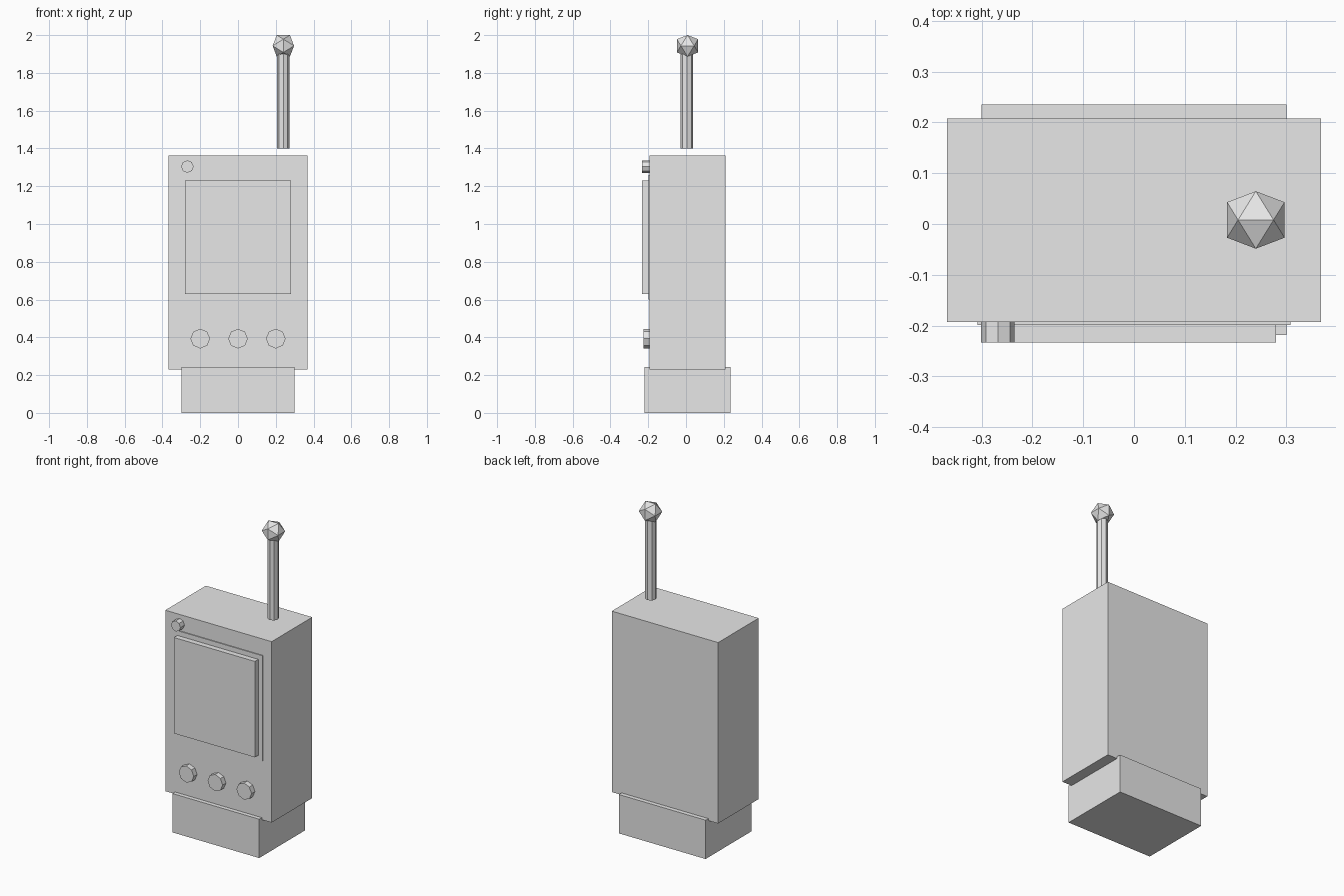
import bpy, bmesh, math
from mathutils import Matrix, Vector

default = bpy.data.objects.get("Cube")
if default:
    bpy.data.objects.remove(default, do_unlink=True)

grey = bpy.data.materials.new("plain_grey")
grey.use_nodes = True
grey.diffuse_color = (0.8, 0.8, 0.8, 1)
grey.node_tree.nodes["Principled BSDF"].inputs["Base Color"].default_value = (0.8, 0.8, 0.8, 1)


def finish(name, bm):
    bmesh.ops.recalc_face_normals(bm, faces=bm.faces)
    mesh = bpy.data.meshes.new(name)
    bm.to_mesh(mesh)
    bm.free()
    mesh.materials.append(grey)
    obj = bpy.data.objects.new(name, mesh)
    bpy.context.collection.objects.link(obj)
    return obj


def box(name, low, high):
    low, high = Vector(low), Vector(high)
    bm = bmesh.new()
    place = Matrix.Translation((low + high) / 2) @ Matrix.Diagonal((*(high - low), 1))
    bmesh.ops.create_cube(bm, size=1, matrix=place)
    return finish(name, bm)


def rod(name, centre, radius, length, tilt=0):
    """Eight-sided cylinder, upright unless tilted about x."""
    bm = bmesh.new()
    place = Matrix.Translation(centre) @ Matrix.Rotation(tilt, 4, "X")
    bmesh.ops.create_cone(bm, cap_ends=True, segments=8, radius1=radius,
                          radius2=radius, depth=length, matrix=place)
    return finish(name, bm)


# Case and the foot it stands in
box("body", (-0.368, -0.193, 0.23), (0.368, 0.208, 1.362))
box("base", (-0.3, -0.219, 0), (0.3, 0.235, 0.243))

# Display with its thin surround
box("screen_frame", (-0.308, -0.199, 0.6), (0.308, -0.18, 1.26))
box("screen", (-0.28, -0.233, 0.63), (0.28, -0.19, 1.23))

# Front controls
for name, x in (("right_button", -0.2), ("middle_button", 0), ("left_button", 0.2)):
    rod(name, (x, -0.2, 0.393), 0.052, 0.052, math.pi / 2)
rod("indicator_light", (-0.268, -0.205, 1.304), 0.033, 0.056, math.pi / 2)

# Antenna
rod("antenna", (0.24, 0.005, 1.65), 0.033, 0.5)

# Antenna tip: icosahedron from three golden rectangles
bm = bmesh.new()
short, long = 0.035, 0.0566
centre = Vector((0.24, 0.008, 1.9434))
for a in (-short, short):
    for b in (-long, long):
        for corner in ((a, 0, b), (0, b, a), (b, a, 0)):
            bm.verts.new(centre + Vector(corner))
bmesh.ops.convex_hull(bm, input=bm.verts)
finish("antenna_tip", bm)
